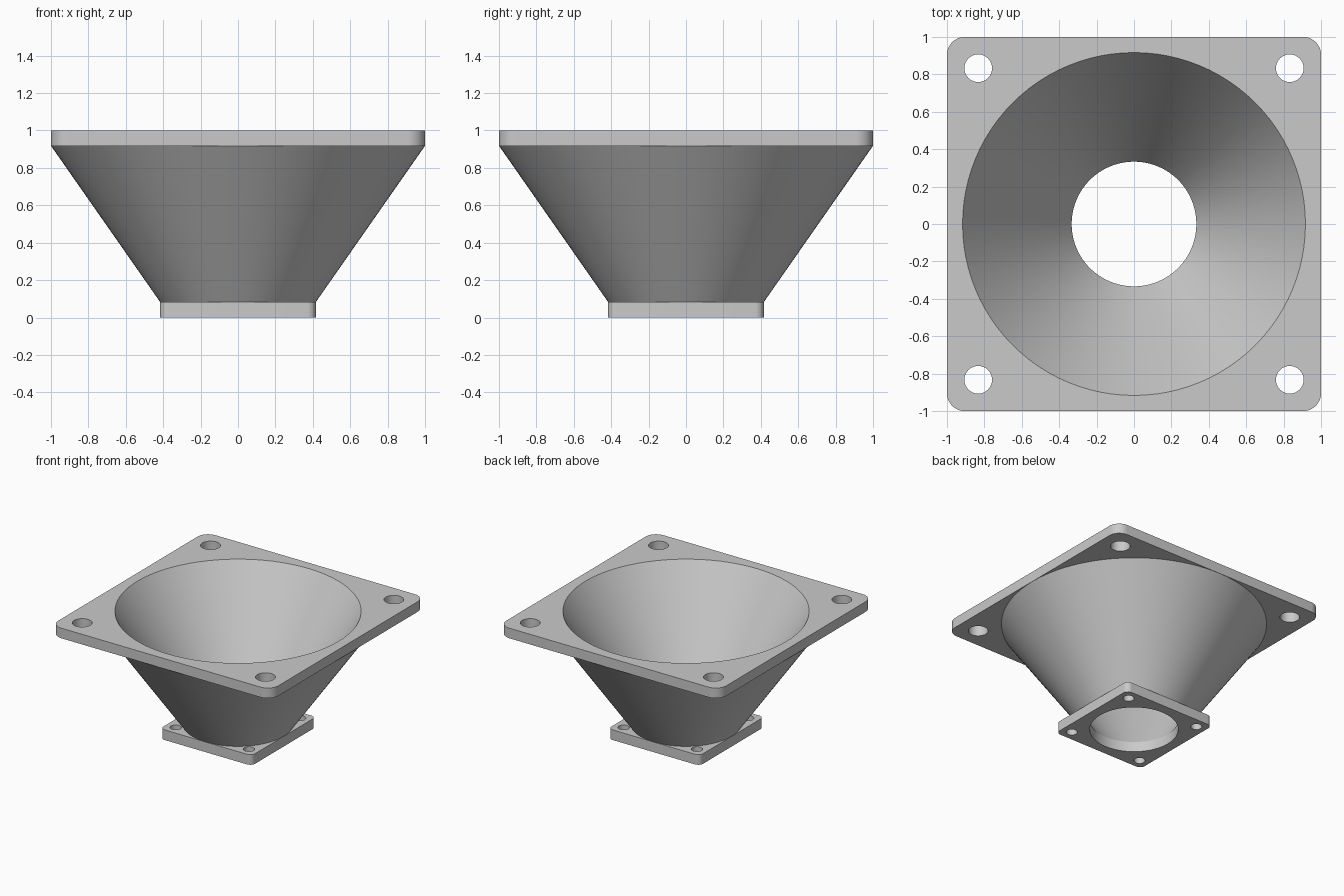
import bpy
import bmesh
from math import cos, sin, pi, radians

cube = bpy.data.objects.get("Cube")
if cube:
    bpy.data.objects.remove(cube, do_unlink=True)

grey = bpy.data.materials.new("plain grey")
grey.use_nodes = True
colour = (0.59, 0.59, 0.59, 1)
grey.diffuse_color = colour
grey.node_tree.nodes["Principled BSDF"].inputs["Base Color"].default_value = colour

SIDES = 96
T = 1 / 12          # flange thickness, also the funnel wall offset
SIGNS = [(1, 1), (-1, 1), (-1, -1), (1, -1)]


def circle(r, cx=0, cy=0, n=SIDES):
    return [(cx + r * cos(2 * pi * i / n), cy + r * sin(2 * pi * i / n)) for i in range(n)]


def rounded_square(half, r, steps=10):
    points = []
    for corner, (sx, sy) in enumerate(SIGNS):
        for i in range(steps + 1):
            a = (corner + i / steps) * pi / 2
            points.append((sx * (half - r) + r * cos(a), sy * (half - r) + r * sin(a)))
    return points


def ring(bm, points, z):
    """Closed loop of edges at one height; returns its vertices and edges."""
    verts = [bm.verts.new((x, y, z)) for x, y in points]
    return verts, [bm.edges.new((verts[i - 1], verts[i])) for i in range(len(verts))]


def wall(bm, low, high, outward):
    """Band of quads between two matching rings of vertices."""
    for i in range(len(low)):
        face = [low[i - 1], low[i], high[i], high[i - 1]]
        bm.faces.new(face if outward else face[::-1])


def finish(bm, name):
    mesh = bpy.data.meshes.new(name)
    bm.to_mesh(mesh)
    bm.free()
    mesh.materials.append(grey)
    obj = bpy.data.objects.new(name, mesh)
    bpy.context.collection.objects.link(obj)
    bpy.ops.object.select_all(action='DESELECT')
    obj.select_set(True)
    bpy.context.view_layer.objects.active = obj
    bpy.ops.object.shade_smooth_by_angle(angle=radians(30))


def flange(name, z0, half, corner, bore_low, bore_high, spacing, hole):
    """Rounded square plate with four screw holes and a bore at each face."""
    bm = bmesh.new()
    z1 = z0 + T
    low_edges = ring(bm, circle(bore_low), z0)[1]
    high_edges = ring(bm, circle(bore_high), z1)[1]
    outlines = [rounded_square(half, corner)]
    outlines += [circle(hole, sx * spacing, sy * spacing, 40) for sx, sy in SIGNS]
    for k, points in enumerate(outlines):
        low, edges = ring(bm, points, z0)
        low_edges += edges
        high, edges = ring(bm, points, z1)
        high_edges += edges
        wall(bm, low, high, outward=(k == 0))
    for edges, up in ((low_edges, -1), (high_edges, 1)):
        filled = bmesh.ops.triangle_fill(bm, use_beauty=True, use_dissolve=False,
                                         edges=edges, normal=(0, 0, up))
        for face in filled["geom"]:
            if isinstance(face, bmesh.types.BMFace):
                face.normal_update()
                if face.normal.z * up < 0:
                    face.normal_flip()
    finish(bm, name)


# Funnel radii
inner_low, inner_high = 1 / 3, 11 / 12
outer_low, outer_high = 5 / 12, 0.999

# Flanges, open where the funnel wall joins them
flange("top_flange", 1 - T, 1.0, 0.095, outer_high, inner_high, 0.833, 0.074)
flange("bottom_flange", 0, outer_low, 0.045, inner_low, outer_low - 0.001, 0.333, 0.042)

# Funnel: outer cone between the flanges, inner cone to the top, straight throat
bm = bmesh.new()
for name_r, z0, r1, z1, outward in ((outer_low, T, outer_high, 1 - T, True),
                                    (inner_low, T, inner_high, 1, False),
                                    (inner_low, 0, inner_low, T, False)):
    low = ring(bm, circle(name_r), z0)[0]
    high = ring(bm, circle(r1), z1)[0]
    wall(bm, low, high, outward)
finish(bm, "funnel")
